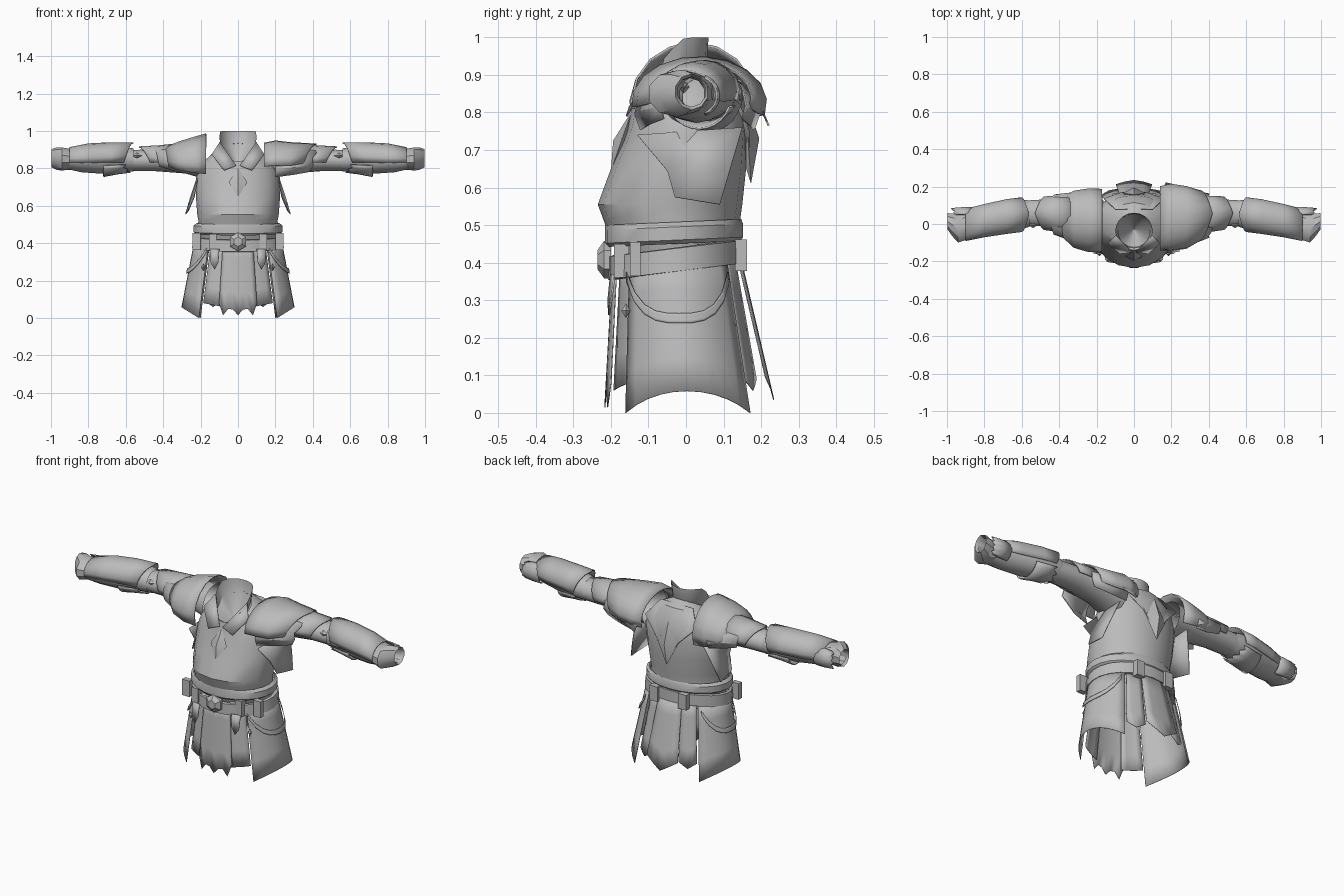
import bpy, bmesh
from math import sin, cos, pi, radians
from mathutils import Vector

cube = bpy.data.objects.get("Cube")
if cube:
    bpy.data.objects.remove(cube)

grey = bpy.data.materials.new("plain grey")
grey.use_nodes = True
grey.diffuse_color = (0.5, 0.5, 0.5, 1)
grey.node_tree.nodes["Principled BSDF"].inputs["Base Color"].default_value = (0.5, 0.5, 0.5, 1)
parts = []


def finish(name, bm, thick=0):
    bmesh.ops.recalc_face_normals(bm, faces=bm.faces)
    mesh = bpy.data.meshes.new(name)
    bm.to_mesh(mesh)
    bm.free()
    mesh.materials.append(grey)
    ob = bpy.data.objects.new(name, mesh)
    bpy.context.collection.objects.link(ob)
    if thick:
        mod = ob.modifiers.new("Thickness", "SOLIDIFY")
        mod.thickness, mod.offset = thick, 0
    parts.append(ob)


def loft(name, rows, closed=True, thick=0):
    """Skin a list of equally long rows of points."""
    bm = bmesh.new()
    grid = [[bm.verts.new(p) for p in row] for row in rows]
    n = len(rows[0])
    for low, high in zip(grid, grid[1:]):
        for i in range(n if closed else n - 1):
            j = (i + 1) % n
            bm.faces.new((low[i], low[j], high[j], high[i]))
    finish(name, bm, thick)


def hull(name, pts):
    bm = bmesh.new()
    for p in pts:
        bm.verts.new(p)
    bmesh.ops.convex_hull(bm, input=bm.verts)
    finish(name, bm)


def gem(name, c, sx, sy, sz, lean=0):
    """Eight-sided stone; lean moves its top back and its bottom forward."""
    hull(name, [Vector(c) + Vector(d) for k in (-1, 1)
                for d in ((k * sx, 0, 0), (0, k * sy, 0), (0, k * lean, k * sz))])


def box(name, c, sx, sy, sz):
    hull(name, [(c[0] + i * sx, c[1] + j * sy, c[2] + k * sz)
                for i in (-1, 1) for j in (-1, 1) for k in (-1, 1)])


def plate(name, pts, s=1):
    bm = bmesh.new()
    bm.faces.new([bm.verts.new((x * s, y, z)) for x, y, z in pts])
    bmesh.ops.triangulate(bm, faces=bm.faces)
    finish(name, bm, 0.005)


def oval(z, hx, front, back, tilt=0, n=20):
    cy, ry = (front + back) / 2, (back - front) / 2
    angles = [2 * pi * i / n - pi / 2 for i in range(n)]
    return [(hx * cos(a), cy + ry * sin(a), z + tilt * sin(a)) for a in angles]


def sleeve(name, s, rings, n=14):
    """Closed tube along x; a ring is x, centre y, centre z, half depth, half height."""
    loft(name, [[(s * x, cy + ry * sin(2 * pi * i / n), cz + rz * cos(2 * pi * i / n))
                 for i in range(n)] for x, cy, cz, ry, rz in rings])


def shell(name, s, rings, a0, a1, point=0.0, n=10, zig=0.0):
    """Open armour shell over the arm with a pointed outer edge."""
    rows = []
    for k, (x, cy, cz, ry, rz) in enumerate(rings):
        row = []
        for i in range(n + 1):
            a = radians(a0 + (a1 - a0) * i / n)
            push = point * (1 - abs(2 * i / n - 1)) + zig * (i % 2) if k == len(rings) - 1 else 0
            row.append((s * (x + push), cy + ry * sin(a), cz + rz * cos(a)))
        rows.append(row)
    loft(name, rows, False, 0.006)


def skirt_point(deg, z, off=0.0):
    t = (0.44 - z) / 0.44
    front, back = -0.19 - 0.025 * t - off, 0.14 + 0.08 * t + off
    a = radians(deg)
    return ((0.225 + 0.085 * t + off) * cos(a),
            (front + back) / 2 + (back - front) / 2 * sin(a), z)


def skirt_panel(name, a0, a1, top, bottom, off=0.0, flare=0.0, n=8, s=1):
    rows = []
    for k in range(5):
        row = []
        for i in range(n + 1):
            u = i / n
            z = top(u) + (bottom(u) - top(u)) * k / 4
            x, y, z = skirt_point(a0 + (a1 - a0) * u, z, off + flare * k / 4)
            row.append((x * s, y, z))
        rows.append(row)
    loft(name, rows, False, 0.003)


# Torso, from hips to a neckline that dips at the front
torso = [(.36, .195, -.165, .115), (.43, .205, -.185, .13), (.46, .215, -.2, .14),
         (.52, .212, -.222, .145), (.555, .218, -.235, .15), (.65, .225, -.2, .16),
         (.75, .225, -.158, .165), (.825, .2, -.145, .155, .015),
         (.875, .14, -.14, .115, .035), (.885, .09, -.128, .055, .05)]
loft("torso", [oval(*r, n=16) for r in torso])

# Collar: a funnel standing at the back and sloping to a low front
rim, base = [], []
for x, y, z in oval(1.0, .1, -.135, .06):
    drop = min(1, max(0, -y / .135))
    rim.append((x, y, z - .165 * drop ** 1.3))
    base.append((x * .87, y * .92, .92 - .1 * drop))
loft("collar", [oval(.8, .002, -.03, -.026), base, rim])

# Belts with buckle
loft("sash", [oval(z, hx, f, b, .008, 24) for z, hx, f, b in
              ((.45, .225, -.208, .145), (.46, .238, -.216, .152),
               (.495, .238, -.216, .152), (.508, .22, -.215, .147))])
loft("belt", [oval(z, hx, f, b, .022, 24) for z, hx, f, b in
              ((.375, .228, -.2, .14), (.377, .245, -.208, .155),
               (.438, .24, -.208, .155), (.44, .225, -.2, .14))])
hull("buckle", [(.05 * k * sin(pi * i / 3), y, .408 + .05 * k * cos(pi * i / 3))
                for k, y in ((1, -.2), (1, -.218), (.5, -.236)) for i in range(6)])

# Skirt front and back centre panels
skirt_panel("front_centre_panel", -110, -70, lambda u: .42,
            lambda u: (.08, .015, .05, .045, .015, .045, .05, .015, .08)[round(u * 8)], .002)
skirt_panel("back_centre_panel", 72, 108, lambda u: .42,
            lambda u: .035 + .06 * abs(2 * u - 1), 0, .02, n=4)

# Chest and back ornaments
gem("chest_gem", (0, -.172, .725), .05, .022, .08, .028)
gem("back_gem", (0, .165, .73), .062, .03, .12, -.008)
plate("back_yoke", [(-.1, .08, .92), (.1, .08, .92), (.16, .135, .84), (.07, .168, .75),
                    (0, .172, .64), (-.07, .168, .75), (-.16, .135, .84)])

for s, side in ((1, "left"), (-1, "right")):
    # Skirt sides, front and back
    skirt_panel(side + "_skirt_side", -48, 50, lambda u: .42,
                lambda u: .058 * (1 - (2 * u - 1) ** 2), .002, s=s, n=10)
    skirt_panel(side + "_front_panel", -74, -49, lambda u: .42,
                lambda u: .06 + .02 * u, -.012, s=s, n=4)
    skirt_panel(side + "_back_panel", 52, 73, lambda u: .42,
                lambda u: .06 + .06 * abs(u - .5), -.008, s=s, n=4)
    # Strap looping under the belt
    strap = lambda u: .265 + .11 * abs(2 * u - 1) ** 3
    skirt_panel(side + "_hanging_strap", -48, 46, strap, lambda u: strap(u) - .026,
                .012, s=s, n=10)
    # Belt fittings
    box(side + "_front_loop", (s * .135, -.172, .405), .02, .02, .045)
    box(side + "_side_loop", (s * .222, -.135, .41), .022, .014, .045)
    box(side + "_back_loop", (s * .09, .147, .42), .025, .016, .042)
    plate(side + "_belt_tab", [(.1, -.2, .37), (.15, -.19, .37), (.145, -.2, .29),
                               (.125, -.205, .26), (.105, -.207, .3)], s)
    gem(side + "_pendant", (s * .185, -.16, .272), .012, .012, .02)

    # Lapel and side flap under the arm
    plate(side + "_lapel", [(.098, -.06, .94), (.14, -.105, .875), (.075, -.158, .79),
                            (.01, -.15, .815)], s)
    plate(side + "_side_flap", [(.215, -.13, .74), (.235, -.05, .645), (.265, -.03, .575),
                                (.28, .09, .555), (.255, .115, .64), (.215, .15, .76)], s)

    # Sleeve, bracer and slanted cuff
    sleeve(side + "_sleeve", s, [(.17, .04, .84, .11, .1), (.28, .05, .843, .09, .07),
                                 (.45, .06, .844, .075, .058), (.6, .058, .842, .068, .056)])
    sleeve(side + "_bracer", s, [(.56, .055, .845, .073, .062), (.64, .05, .852, .085, .07),
                                 (.73, .028, .85, .082, .078), (.84, .005, .85, .08, .07),
                                 (.91, -.01, .85, .078, .054)])
    sleeve(side + "_cuff", s, [(.9, -.01, .85, .08, .055), (.94, -.025, .85, .078, .062),
                               (.97, -.005, .853, .065, .06), (.998, .015, .855, .045, .048),
                               (.985, .015, .855, .038, .04), (.92, .01, .85, .04, .042)], 10)
    shell(side + "_wrist_guard", s, [(.86, .03, .845, .058, .055), (.91, .03, .845, .058, .055),
                                     (.95, .032, .845, .05, .05)], 20, 160, .015, zig=.012)
    shell(side + "_forearm_guard", s, [(.9, -.005, .853, .083, .058), (.8, .018, .855, .086, .076),
                                       (.68, .04, .86, .09, .077), (.61, .05, .86, .09, .077)],
          -110, 110, -.05)
    shell(side + "_elbow_guard", s, [(.72, .035, .845, .085, .088), (.64, .045, .842, .086, .07),
                                     (.6, .05, .84, .086, .062)], 110, 250, -.03, zig=.02)
    # Upper arm plates
    shell(side + "_arm_plate", s, [(.34, .05, .845, .098, .085), (.42, .055, .845, .094, .076),
                                   (.47, .058, .845, .088, .07)], -100, 100, .06)
    gem(side + "_arm_stud", (s * .54, -.006, .868), .026, .016, .018)

# Left shoulder: layered, pointed plates
shell("left_pauldron", 1, [(.14, .03, .82, .17, .115), (.2, .035, .825, .178, .122),
                           (.28, .035, .825, .165, .113), (.35, .045, .835, .13, .095)],
      -95, 105, .07)
shell("left_pauldron_under", 1, [(.2, .03, .8, .165, .11), (.3, .035, .81, .145, .1),
                                 (.38, .045, .82, .115, .09)], -115, 115, .04, zig=.015)
plate("left_pauldron_tail", [(.14, .16, .9), (.26, .17, .87), (.24, .205, .8), (.17, .22, .765)])

# Right shoulder: a higher rounded dome
shell("right_pauldron", -1, [(.17, .02, .825, .165, .16), (.24, .02, .825, .168, .14),
                             (.32, .025, .83, .15, .11), (.37, .035, .835, .11, .075)],
      -110, 110, .02)
shell("right_pauldron_under", -1, [(.26, .03, .815, .155, .1), (.34, .04, .825, .125, .09),
                                   (.42, .05, .84, .105, .07)], -115, 115, .03)

bpy.ops.object.select_all(action="DESELECT")
for ob in parts:
    ob.select_set(True)
bpy.context.view_layer.objects.active = parts[0]
bpy.ops.object.shade_smooth_by_angle(angle=radians(32))
